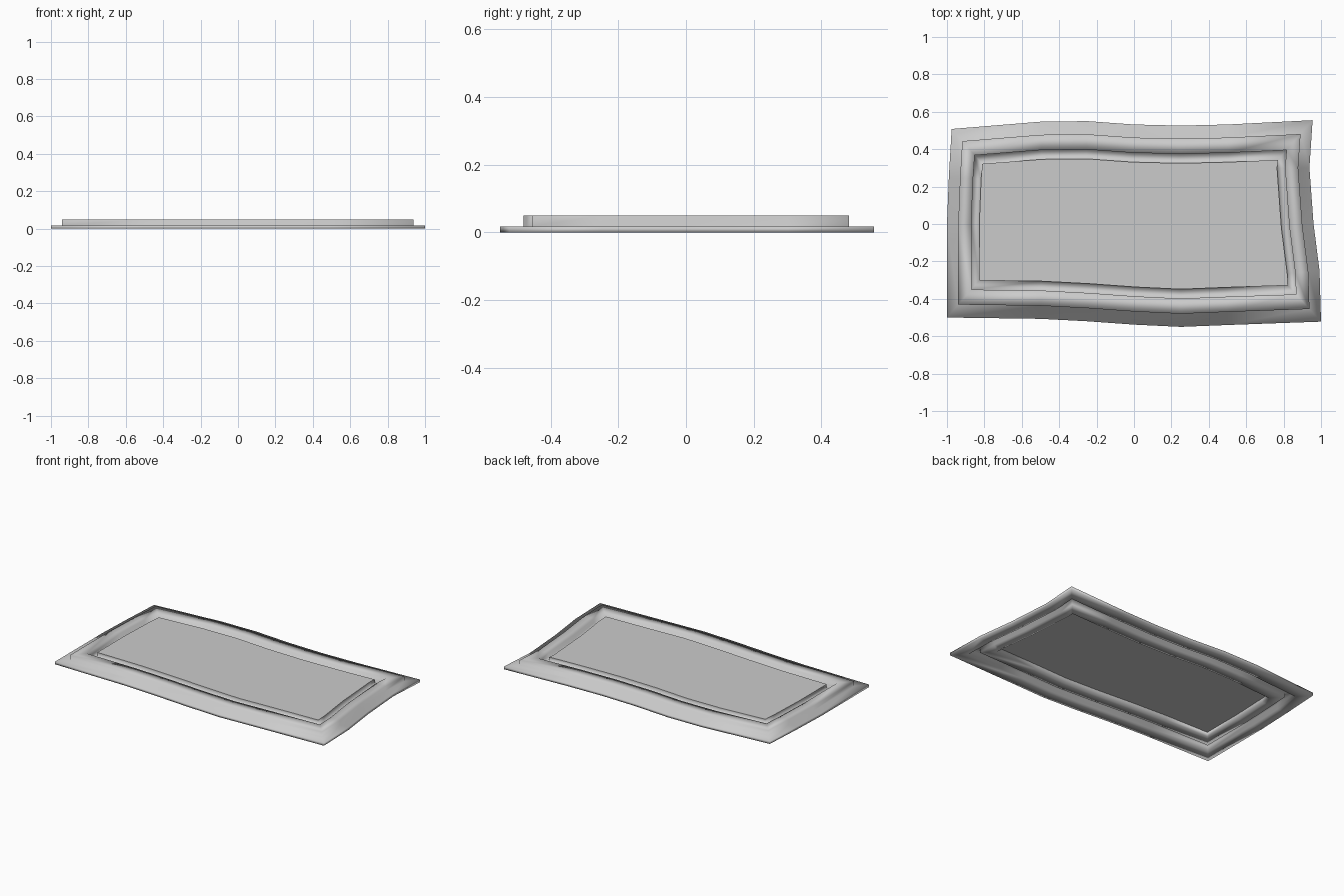
import bpy, bmesh
from mathutils import Vector

if "Cube" in bpy.data.objects:
    bpy.data.objects.remove(bpy.data.objects["Cube"])

# Wavy outer outline, counter-clockwise seen from above
outline = [Vector(p) for p in (
    (-1, -.5), (-.5, -.507), (-.25, -.52), (0, -.538), (.25, -.55), (.5, -.54),
    (1, -.522), (.992, -.25), (.96, 0), (.938, .3), (.955, .555),
    (.5, .532), (.25, .526), (0, .532), (-.25, .55), (-.5, .547),
    (-.975, .508), (-.99, .25), (-1, 0))]


def inset(pts, d):
    """Mitred inward offset of a closed outline, a little wider in y."""
    out = []
    for i, p in enumerate(pts):
        a = (p - pts[i - 1]).normalized()
        b = (pts[(i + 1) % len(pts)] - p).normalized()
        na, nb = Vector((-a.y, a.x)), Vector((-b.y, b.x))
        m = (na + nb).normalized()
        m *= d / m.dot(na)
        out.append(p + Vector((m.x * .97, m.y * 1.13)))
    return out


# Pressed sheet section as (inset, height): underside centre, rim, top centre
section = [(.193, .035), (.193, .005), (.122, .005), (.122, .035), (.076, .035),
           (.076, 0), (0, 0), (0, .018), (.062, .018), (.062, .05),
           (.134, .05), (.134, .021), (.178, .021), (.178, .05)]

bm = bmesh.new()
rings = [[bm.verts.new((p.x, p.y, z)) for p in inset(outline, d)] for d, z in section]
n = len(outline)
for lo, hi in zip(rings, rings[1:]):
    for i in range(n):
        j = (i + 1) % n
        bm.faces.new((lo[i], lo[j], hi[j], hi[i])).smooth = True
# Flat central panel, top and underside
panels = [bm.faces.new(rings[-1]), bm.faces.new(list(reversed(rings[0])))]
bmesh.ops.recalc_face_normals(bm, faces=bm.faces)
for f in panels:
    f.smooth = False
me = bpy.data.meshes.new("wavy_panel")
bm.to_mesh(me)
bm.free()
ob = bpy.data.objects.new("wavy_panel", me)
bpy.context.collection.objects.link(ob)
